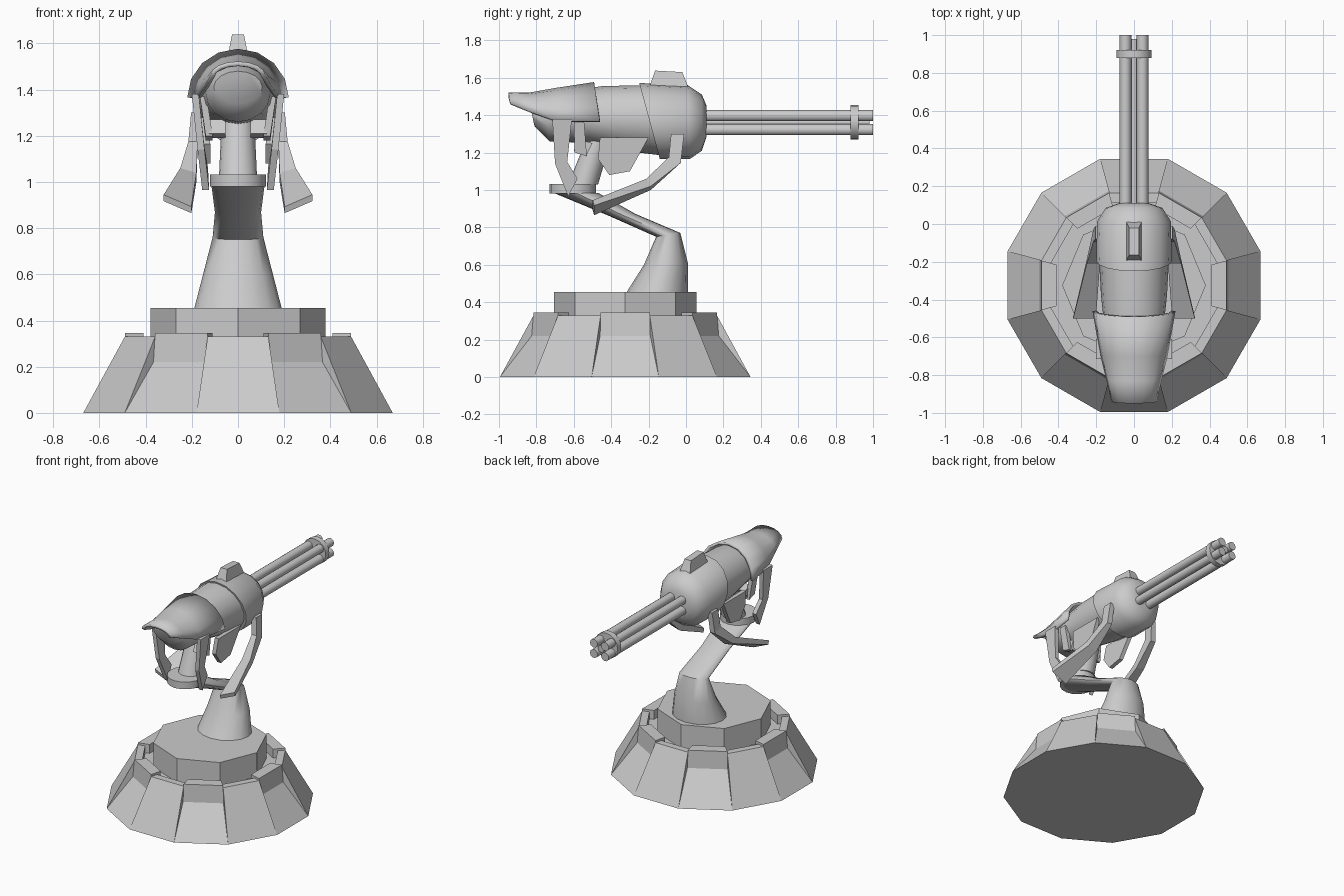
import bpy, bmesh, math
from mathutils import Vector

if "Cube" in bpy.data.objects:
    bpy.data.objects.remove(bpy.data.objects["Cube"])

CY = -0.325  # centre of the base in y


def finish(name, bm, smooth=True, mirror=False, shell=0.0, angle=35):
    bmesh.ops.remove_doubles(bm, verts=bm.verts, dist=1e-5)
    bmesh.ops.recalc_face_normals(bm, faces=bm.faces)
    me = bpy.data.meshes.new(name)
    bm.to_mesh(me)
    bm.free()
    ob = bpy.data.objects.new(name, me)
    bpy.context.collection.objects.link(ob)
    if shell:
        m = ob.modifiers.new("shell", 'SOLIDIFY')
        m.thickness, m.offset = shell, 0
    if mirror:
        ob.modifiers.new("mirror", 'MIRROR')
    if smooth:
        bpy.ops.object.select_all(action='DESELECT')
        ob.select_set(True)
        bpy.context.view_layer.objects.active = ob
        bpy.ops.object.shade_smooth_by_angle(angle=math.radians(angle))
    return ob


def loft(name, rings, closed=True, **kw):
    """Skin a list of equal-length point rings."""
    bm = bmesh.new()
    rows = [[bm.verts.new(p) for p in r] for r in rings]
    n = len(rows[0])
    for a, b in zip(rows, rows[1:]):
        for i in range(n if closed else n - 1):
            j = (i + 1) % n
            bm.faces.new((a[i], a[j], b[j], b[i]))
    if closed:
        bm.faces.new(rows[0])
        bm.faces.new(rows[-1])
    return finish(name, bm, **kw)


def oval(y0, z0, y1, z1, w, n=16, arc=2 * math.pi):
    """Ellipse spanned between two points of the middle plane, half width w."""
    out = []
    for i in range(n):
        t = arc * i / n
        c = (1 - math.cos(t)) / 2
        out.append((w * math.sin(t), y0 + (y1 - y0) * c, z0 + (z1 - z0) * c))
    return out


def arch(y0, z0, y1, z1, w, n=8):
    """Half ellipse over the middle plane for the open hood."""
    return [(w * math.cos(math.pi * i / n), y0 + (y1 - y0) * math.sin(math.pi * i / n),
             z0 + (z1 - z0) * math.sin(math.pi * i / n)) for i in range(n + 1)]


def rod(name, r, y0, y1, x, z, n=10):
    ring = lambda y: [(x + r * math.cos(2 * math.pi * i / n), y,
                       z + r * math.sin(2 * math.pi * i / n)) for i in range(n)]
    return loft(name, [ring(y0), ring(y1)], angle=50)


def plate(name, pts, t):
    """Side plate with thickness t in x, mirrored left and right."""
    return loft(name, [[(x - t / 2, y, z) for x, y, z in pts],
                       [(x + t / 2, y, z) for x, y, z in pts]], smooth=False, mirror=True)


# Twelve-sided base: recessed panels alternate with sloping ribs
pad = [(.67, 0), (.5, .22), (.49, .345), (.41, .345), (.41, .28), (0, .28)]
rib = [(.67, 0), (.49, .33), (.44, .33), (.44, .28), (0, .28)]
walls = [[(.67, 0), (.5, .22), (.49, .33)],
         [(.49, .345), (.41, .345), (.41, .33), (.49, .33)],
         [(.41, .28), (.44, .28), (.44, .33), (.41, .33)]]
bm = bmesh.new()


def on_side(k, side, a, z):
    t = math.radians(30 * k + 15 * side)
    r = a / math.cos(math.radians(15))
    return Vector((r * math.cos(t), CY + r * math.sin(t), z))


for k in range(12):
    prof = rib if k % 2 else pad
    for p, q in zip(prof, prof[1:]):
        quad = [on_side(k, -1, *p), on_side(k, 1, *p), on_side(k, 1, *q), on_side(k, -1, *q)]
        if q[0] == 0:
            quad.pop()
        bm.faces.new([bm.verts.new(v) for v in quad])
    for w in walls:
        bm.faces.new([bm.verts.new(on_side(k, 1, *p)) for p in w])
bm.faces.new([bm.verts.new(on_side(k, 1, .67, 0)) for k in range(12)])
finish("base", bm, smooth=False)

# Eight-sided turntable
octagon = lambda z: [(.38 * math.cos(math.pi * i / 4), CY + .38 * math.sin(math.pi * i / 4), z)
                     for i in range(8)]
loft("turntable", [octagon(.28), octagon(.455)], smooth=False)

# Bent neck, collar disc and upper post
loft("neck", [oval(*a) for a in [
    (-.32, .45, .01, .45, .19), (-.225, .6, .01, .61, .15), (-.16, .75, -.03, .77, .11),
    (-.42, .865, -.27, .872, .1), (-.71, .985, -.47, .985, .115)]], angle=50)
loft("neck_collar", [oval(-.73, z, -.48, z, .122) for z in (.98, 1.032)])
loft("upper_post", [oval(-.63, 1.03, -.47, 1.03, .082), oval(-.53, 1.28, -.39, 1.3, .07)])

# Gun housing: rounded nose, main body, open rear hood
loft("nose", [oval(*a) for a in [
    (.11, 1.285, .11, 1.45, .08), (.085, 1.21, .085, 1.51, .15), (.02, 1.165, .01, 1.56, .195),
    (-.14, 1.165, -.25, 1.572, .2)]], angle=50)
loft("body", [oval(*a) for a in [
    (-.13, 1.185, -.24, 1.56, .185), (-.3, 1.205, -.45, 1.555, .175),
    (-.5, 1.25, -.62, 1.53, .155), (-.73, 1.26, -.75, 1.51, .14),
    (-.81, 1.34, -.84, 1.48, .105)]], angle=50)
loft("hood", [arch(*a) for a in [
    (-.46, 1.365, -.49, 1.567, .21), (-.69, 1.365, -.7, 1.535, .17),
    (-.83, 1.415, -.83, 1.512, .135), (-.94, 1.46, -.95, 1.512, .11)]],
    closed=False, shell=.02, angle=40)

# Top fin
loft("top_fin", [[(-w, y0, z0), (w, y0, z0), (w, y1, z1), (-w, y1, z1)] for w, y0, z0, y1, z1 in
                 [(.045, -.2, 1.54, .02, 1.53), (.026, -.165, 1.638, -.02, 1.63)]], smooth=False)

# Barrel cluster with muzzle clamp
for i, (x, z) in enumerate([(-.045, 1.397), (.045, 1.397), (-.045, 1.322), (.045, 1.322)]):
    rod(f"barrel_{i + 1}", .031, .09, 1.0, x, z)
rod("barrel_core", .025, .09, .98, 0, 1.36)
rod("muzzle_clamp", .093, .88, .922, 0, 1.362, 16)

# Belly plates and short rear struts
plate("belly_plate", [(.135, -.47, 1.165), (.15, -.46, 1.28), (.15, -.2, 1.28),
                      (.135, -.3, 1.1), (.135, -.41, 1.08)], .03)
plate("rear_leg", [(.185, -.715, 1.38), (.16, -.7, 1.14), (.14, -.63, .965), (.145, -.58, 1.06),
                   (.16, -.635, 1.15), (.185, -.61, 1.38)], .03)
plate("short_strut", [(.15, -.6, 1.37), (.125, -.595, 1.2), (.125, -.53, 1.18),
                      (.15, -.545, 1.37)], .03)
plate("post_brace", [(.09, -.6, 1.21), (.09, -.53, 1.19), (.09, -.5, 1.25), (.09, -.57, 1.27)], .07)

# Long curved side blades: centre, half width in x, tilt, half thickness in y and z
blade = [(.185, -.045, 1.3, .018, 0, .035, 0), (.195, -.06, 1.16, .02, 0, .032, .015),
         (.215, -.2, 1.03, .035, .01, .012, .02), (.262, -.495, .905, .06, .026, .004, .014)]
loft("side_blade", [[(x - w, y - dy, z - s + dz), (x + w, y - dy, z + s + dz),
                     (x + w, y + dy, z + s - dz), (x - w, y + dy, z - s - dz)]
                    for x, y, z, w, s, dy, dz in blade], smooth=False, mirror=True)
